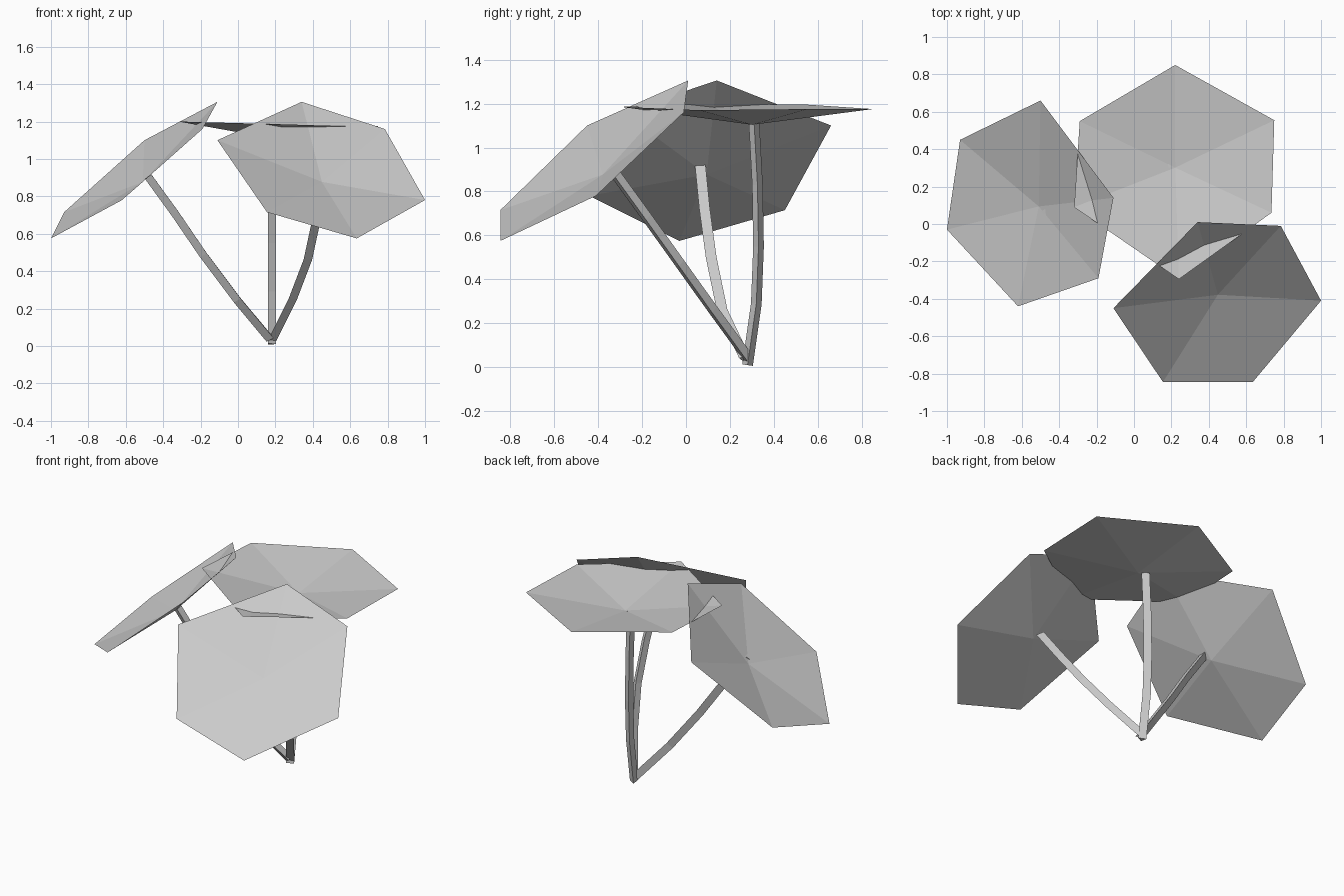
import bpy, bmesh, math
from mathutils import Vector

if "Cube" in bpy.data.objects:
    bpy.data.objects.remove(bpy.data.objects["Cube"])


def make_object(name, bm):
    mesh = bpy.data.meshes.new(name)
    bm.to_mesh(mesh)
    bm.free()
    ob = bpy.data.objects.new(name, mesh)
    bpy.context.collection.objects.link(ob)
    return ob


def leaf(name, rim, dip=0.08):
    """Six-sided shallow funnel; rim points run anticlockwise from above."""
    bm = bmesh.new()
    pts = [Vector(p) for p in rim]
    mid = sum(pts, Vector()) / 6
    normal = Vector()
    for i in range(6):
        normal += (pts[i] - mid).cross(pts[(i + 1) % 6] - mid)
    centre = bm.verts.new(mid - normal.normalized() * dip)
    vs = [bm.verts.new(p) for p in pts]
    for i in range(6):
        bm.faces.new((centre, vs[i], vs[(i + 1) % 6]))
    return make_object(name, bm)


def stem(name, path, ridge, radius=0.028):
    """Three-sided tube along a path, one edge turned towards ridge."""
    bm = bmesh.new()
    pts = [Vector(p) for p in path]
    rings = []
    for i, p in enumerate(pts):
        t = (pts[min(i + 1, len(pts) - 1)] - pts[max(i - 1, 0)]).normalized()
        r = Vector(ridge)
        u = (r - t * r.dot(t)).normalized()
        v = t.cross(u)
        rings.append([bm.verts.new(p + radius * (u * math.cos(a) + v * math.sin(a)))
                      for a in (k * math.tau / 3 for k in range(3))])
    for a, b in zip(rings, rings[1:]):
        for k in range(3):
            n = (k + 1) % 3
            bm.faces.new((a[k], a[n], b[n], b[k]))
    bm.faces.new(rings[0][::-1])
    bm.faces.new(rings[-1])
    return make_object(name, bm)


# Leaves
leaf("back_leaf", [(0.22, 0.85, 1.175), (-0.29, 0.55, 1.195), (-0.32, 0.09, 1.20),
                   (0.24, -0.295, 1.185), (0.735, 0.06, 1.17), (0.75, 0.555, 1.175)])
leaf("left_leaf", [(-0.11, 0.14, 1.305), (-0.50, 0.66, 1.10), (-0.93, 0.45, 0.715),
                   (-1.0, -0.03, 0.575), (-0.62, -0.44, 0.78), (-0.19, -0.29, 1.16)])
leaf("front_leaf", [(0.34, 0.01, 1.305), (-0.11, -0.45, 1.10), (0.155, -0.845, 0.715),
                    (0.635, -0.845, 0.575), (1.0, -0.41, 0.78), (0.785, -0.01, 1.16)])

# Stems, meeting at one foot
stem("back_stem", [(0.175, 0.28, 0.01), (0.175, 0.32, 0.29), (0.175, 0.33, 0.55),
                   (0.175, 0.325, 0.83), (0.175, 0.31, 1.11)], (1, 0, 0))
stem("left_stem", [(0.175, 0.265, 0.04), (0.0, 0.165, 0.25), (-0.18, 0.115, 0.49),
                   (-0.33, 0.085, 0.71), (-0.475, 0.065, 0.91)], (-0.85, 0, -0.55))
stem("front_stem", [(0.18, 0.28, 0.04), (0.29, 0.12, 0.26), (0.37, -0.03, 0.47),
                    (0.415, -0.18, 0.68), (0.44, -0.325, 0.88)], (1, -0.3, 0))
